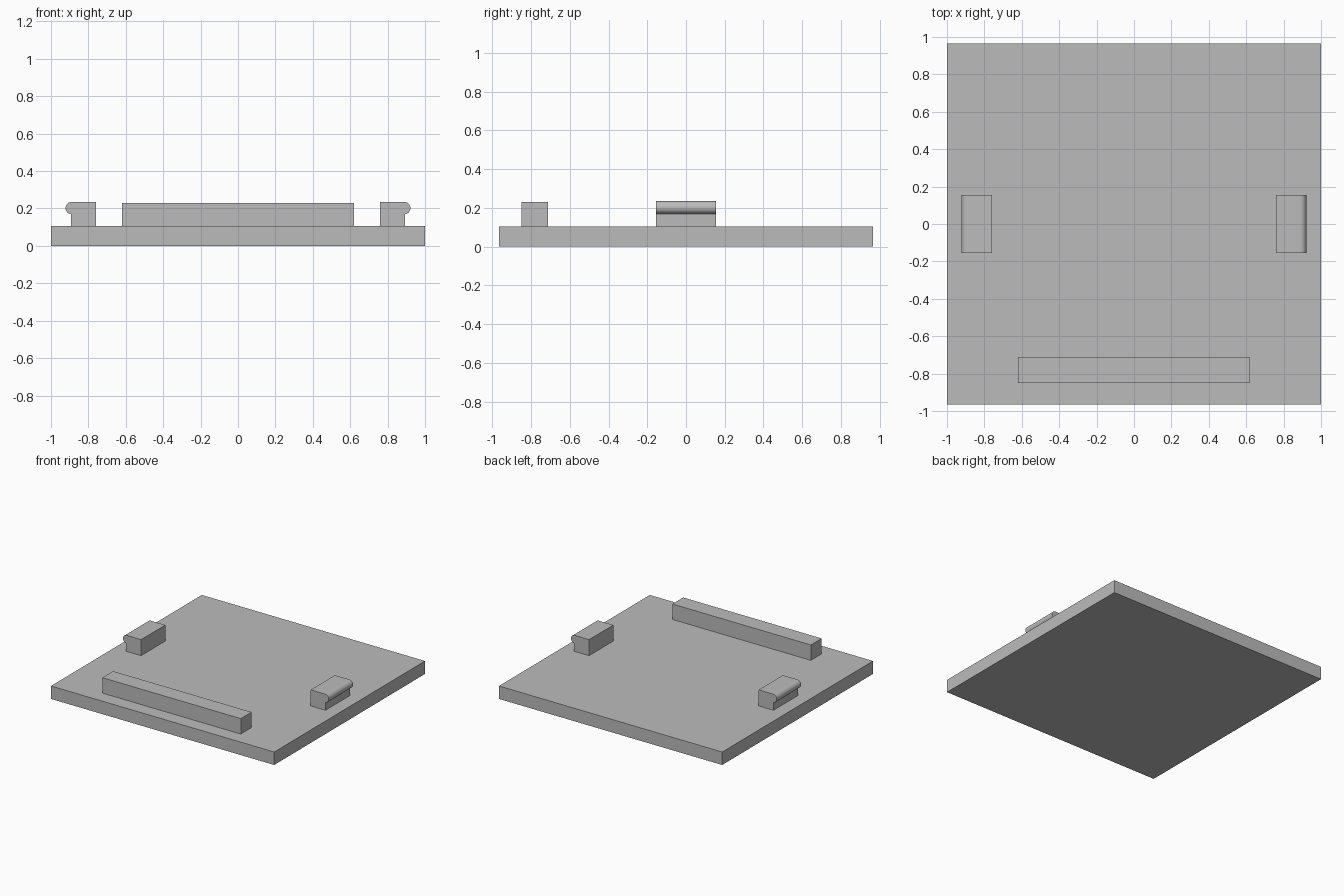
import bpy, bmesh
from math import pi, sin, cos

cube = bpy.data.objects.get("Cube")
if cube:
    bpy.data.objects.remove(cube, do_unlink=True)

# Single matte grey
grey = bpy.data.materials.new("plain grey")
grey.use_nodes = True
colour = (0.5, 0.5, 0.5, 1)
grey.diffuse_color = colour
grey.node_tree.nodes["Principled BSDF"].inputs["Base Color"].default_value = colour

BASE_TOP = 0.105


def extrude_profile(name, profile, y0, y1):
    """Extrude an x-z outline along y."""
    bm = bmesh.new()
    face = bm.faces.new([bm.verts.new((x, y0, z)) for x, z in profile])
    ext = bmesh.ops.extrude_face_region(bm, geom=[face])
    moved = [v for v in ext["geom"] if isinstance(v, bmesh.types.BMVert)]
    bmesh.ops.translate(bm, verts=moved, vec=(0, y1 - y0, 0))
    bmesh.ops.recalc_face_normals(bm, faces=bm.faces)
    mesh = bpy.data.meshes.new(name)
    bm.to_mesh(mesh)
    bm.free()
    mesh.materials.append(grey)
    obj = bpy.data.objects.new(name, mesh)
    bpy.context.collection.objects.link(obj)
    return obj


def box(name, half_x, y0, y1, z0, z1):
    outline = [(-half_x, z0), (half_x, z0), (half_x, z1), (-half_x, z1)]
    return extrude_profile(name, outline, y0, y1)


# Base plate and front stop bar
box("base_plate", 1.0, -0.965, 0.965, 0, BASE_TOP)
box("front_bar", 0.62, -0.85, -0.712, BASE_TOP, 0.23)

# Side clips: upright block with a rounded lip facing outward
R, CX, CZ = 0.033, 0.889, 0.202
STEPS = 16
lip = [(CX + R * sin(a), CZ - R * cos(a))
       for a in (pi * i / STEPS for i in range(STEPS + 1))]
# the underside of the lip curves back into the outer wall
WALL = 0.893
lip = [p for p in lip if p[0] > WALL or p[1] > CZ]
clip = [(0.76, BASE_TOP), (WALL, BASE_TOP), (WALL, CZ - R)] + lip + [(0.76, CZ + R)]

for name, side in (("left_clip", 1), ("right_clip", -1)):
    obj = extrude_profile(name, [(side * x, z) for x, z in clip], -0.155, 0.155)
    bpy.ops.object.select_all(action="DESELECT")
    obj.select_set(True)
    bpy.context.view_layer.objects.active = obj
    bpy.ops.object.shade_smooth_by_angle(angle=pi / 6)
